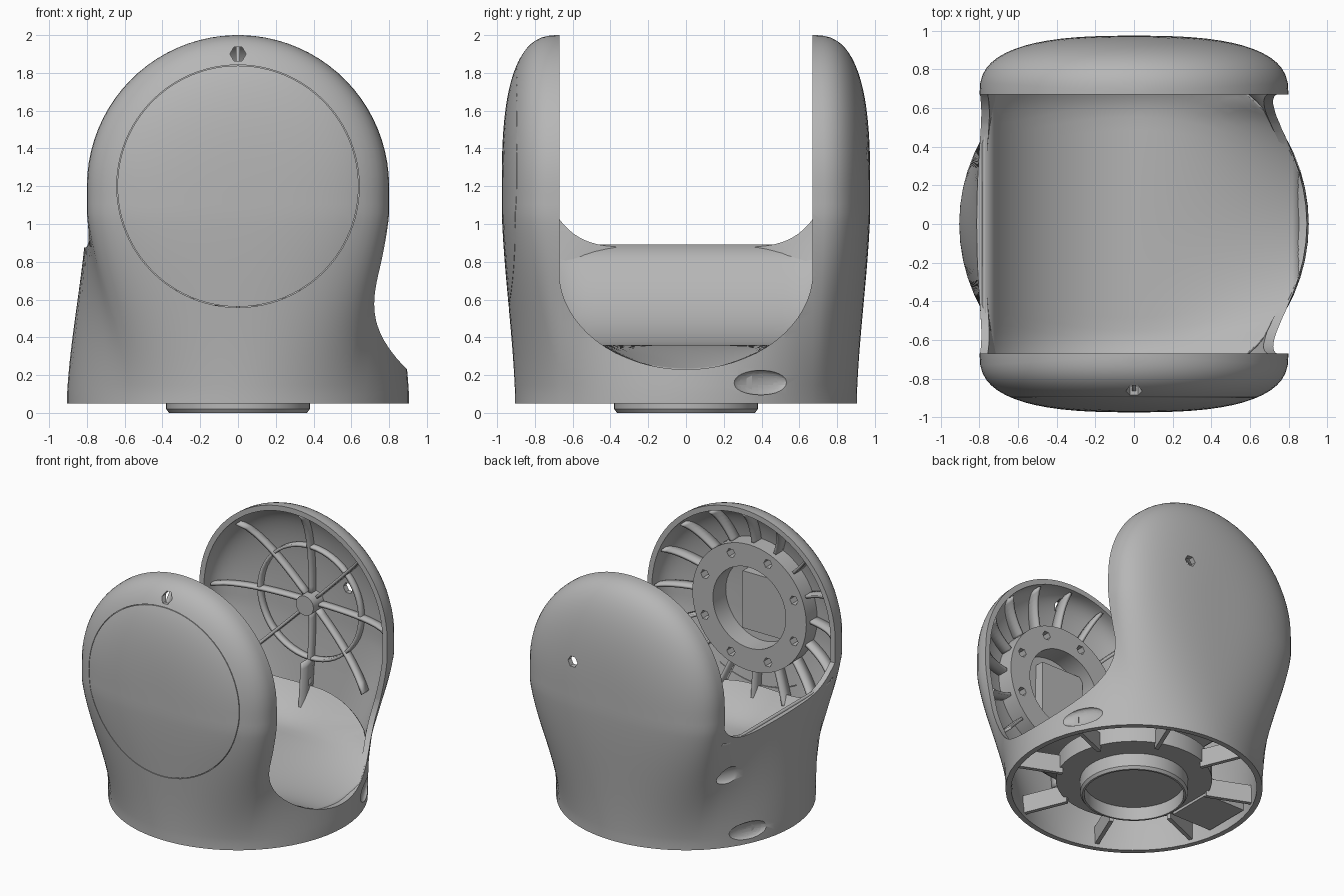
import bpy, bmesh
from math import sin, cos, asin, pi, hypot, sqrt, radians
from mathutils import Matrix

PIVOT, RIM = 1.2, 0.67      # arm centre height, inner face of the arms
POW = 2.7                   # roundness of the arm domes

if "Cube" in bpy.data.objects:
    bpy.data.objects.remove(bpy.data.objects["Cube"])

grey = bpy.data.materials.new("shell grey")
grey.use_nodes = True
COL = (0.47, 0.47, 0.47, 1)
grey.diffuse_color = COL
grey.node_tree.nodes["Principled BSDF"].inputs["Base Color"].default_value = COL


def finish(name, bm, matrix=None):
    if matrix:
        bm.transform(matrix)
    me = bpy.data.meshes.new(name)
    bm.to_mesh(me)
    bm.free()
    me.materials.append(grey)
    ob = bpy.data.objects.new(name, me)
    bpy.context.collection.objects.link(ob)
    return ob


def make(name, verts, faces, matrix=None, smooth=True):
    bm = bmesh.new()
    vs = [bm.verts.new(v) for v in verts]
    for f in faces:
        bm.faces.new([vs[i] for i in f])
    bmesh.ops.remove_doubles(bm, verts=bm.verts, dist=1e-5)
    bmesh.ops.recalc_face_normals(bm, faces=bm.faces)
    ob = finish(name, bm, matrix)
    if smooth:
        shade(ob)
    return ob


def activate(ob):
    bpy.ops.object.select_all(action='DESELECT')
    ob.select_set(True)
    bpy.context.view_layer.objects.active = ob


def shade(ob):
    activate(ob)
    bpy.ops.object.shade_smooth_by_angle(angle=radians(35))


def cut(ob, cutter):
    mod = ob.modifiers.new("cut", 'BOOLEAN')
    mod.operation, mod.solver, mod.object = 'DIFFERENCE', 'EXACT', cutter
    activate(ob)
    bpy.ops.object.modifier_apply(modifier=mod.name)
    bpy.data.objects.remove(cutter)


def thicken(ob, t):
    mod = ob.modifiers.new("thickness", 'SOLIDIFY')
    mod.thickness, mod.offset = t, 0
    activate(ob)
    bpy.ops.object.modifier_apply(modifier=mod.name)


def grid_faces(rows, cols, closed=False):
    n = cols if closed else cols - 1
    return [(r * cols + c, r * cols + (c + 1) % cols,
             (r + 1) * cols + (c + 1) % cols, (r + 1) * cols + c)
            for r in range(rows - 1) for c in range(n)]


def placed(at, along_y):
    m = Matrix.Translation(at)
    return m @ Matrix.Rotation(-pi / 2, 4, 'X') if along_y else m


def lathe(name, profile, along_y=False, at=(0, 0, 0), segs=64):
    """Closed (radius, height) profile turned about z, or about y when along_y is set."""
    verts, faces, p = [], [], len(profile)
    for k in range(segs):
        a, n = 2 * pi * k / segs, (k + 1) % segs * p
        verts += [(r * cos(a), r * sin(a), h) for r, h in profile]
        faces += [(k * p + i, k * p + (i + 1) % p, n + (i + 1) % p, n + i) for i in range(p)]
    return make(name, verts, faces, placed(at, along_y))


def ring(name, r0, r1, lo, hi, along_y=False, at=(0, 0, 0), segs=64):
    return lathe(name, [(r0, lo), (r1, lo), (r1, hi), (r0, hi)], along_y, at, segs)


def disc(name, r, lo, hi, along_y=False, at=(0, 0, 0), segs=48):
    """Solid cylinder about z or y."""
    verts = [(r * cos(2 * pi * k / segs), r * sin(2 * pi * k / segs), h)
             for h in (lo, hi) for k in range(segs)]
    faces = grid_faces(2, segs, True) + [range(segs), range(segs, 2 * segs)]
    return make(name, verts, faces, placed(at, along_y))


def blend(z):
    u = min(1, max(0, (z - 0.1) / 0.95))
    return 0.5 * u + 0.5 * u * u * (3 - 2 * u)


def dome(rho):
    return max(0, 1 - rho ** POW) ** (1 / POW)


# ---- outer shell: round base blending into two domed arms
def section(z, inset):
    t, big, r, dep = blend(z), 0.905 - inset, 0.8 - inset, 0.305 - inset
    k = max(0, (z - PIVOT) / r)
    w, a0 = r * sqrt(1 - k * k), asin(RIM / big)
    up = [(w, RIM * j / 8, a0 * j / 8) for j in range(8)]
    arc = []
    for i in range(33):
        x = w * cos(pi * i / 32)
        arc.append((x, RIM + dep * dome(min(1, hypot(x / r, k))), a0 + (pi - 2 * a0) * i / 32))
    down = [(-x, y, pi - a) for x, y, a in reversed(up[1:])]
    half = [(big * cos(a) * (1 - t) + x * t, big * sin(a) * (1 - t) + y * t)
            for x, y, a in up + arc + down]
    return [(x, y, z) for x, y in half] + [(-x, -y, z) for x, y in half]


def levels(inset):
    zs = [0.05 + (PIVOT - 0.05) * i / 24 for i in range(25)]
    return zs + [PIVOT + (0.8 - inset) * sin(radians(88.5) * i / 20) for i in range(1, 21)]


rows = [section(z, 0) for z in reversed(levels(0))] + [section(z, 0.04) for z in levels(0.04)]
cols = len(rows[0])
faces = grid_faces(len(rows), cols, True)
faces += [range(cols), range((len(rows) - 1) * cols, len(rows) * cols)]
shell = make("yoke_shell", [v for r in rows for v in r], faces, smooth=False)


# ---- opening between the arms: low scoop on one side, high wall on the other
def low_edge(y):
    return 0.23 + 0.52 * (1 - sqrt(max(0, 1 - (y / 0.672) ** 2)))


def high_edge(y):
    return 0.875 + 0.15 * abs(y / RIM) ** 6


def opening(edge, x0, x1):
    ys = [0.671 * sin(pi * (i / 32 - 0.5)) for i in range(33)]
    pts = [(y, edge(y)) for y in ys] + [(0.671, 2.2), (-0.671, 2.2)]
    n = len(pts)
    verts = [(x, y, z) for x in (x0, x1) for y, z in pts]
    return make("opening_cutter", verts, grid_faces(2, n, True) + [range(n), range(n, 2 * n)])


cut(shell, opening(low_edge, -0.01, 1.2))
cut(shell, opening(high_edge, -1.2, 0.01))

# ---- cap seam, arm holes and oval screw recesses
cut(shell, ring("seam_cutter", 0.638, 0.642, -1.05, -0.885, True, (0, 0, PIVOT), 96))
cut(shell, disc("front_hole_cutter", 0.043, -1.05, -0.7, True, (0, 0, 1.9), 6))
cut(shell, disc("back_hole_cutter", 0.043, 0.8, 1.05, True, (0.29, 0, 1.37), 6))
for az, z, rad in ((26, 0.16, 0.9), (145, 0.62, 0.945), (154, 0.15, 0.903)):
    bm = bmesh.new()
    bmesh.ops.create_uvsphere(bm, u_segments=32, v_segments=16, radius=1)
    turn = Matrix.Rotation(radians(az), 4, 'Z') @ Matrix.Translation((rad, 0, z))
    cut(shell, finish("recess_cutter", bm, turn @ Matrix.Diagonal((0.033, 0.16, 0.065, 1))))
shade(shell)


# ---- depth of the shell wall at a point of an arm
def wall_y(x, z):
    t = blend(z)
    low = sqrt(max(0, 0.885 ** 2 - x * x))
    top = RIM + 0.285 * dome(min(1, hypot(x, max(0, z - PIVOT)) / 0.78))
    return low * (1 - t) + top * t


# ---- trough floor: cylinder about the pivot, falling to the low scoop, filleted into the arms
def floor_z(x, y):
    if x < 0:
        z = 1.18 - sqrt(0.83 ** 2 - x * x)
    else:
        k = (x / 0.87) ** 1.6
        z = 0.35 * (1 - k) + (low_edge(min(abs(y), 0.62)) - 0.015) * k
    return z + 0.25 * max(0, (abs(y) - 0.55) / 0.35) ** 2


verts, nx, ny = [], 36, 33
for i in range(nx):
    x = -0.777 + 1.642 * i / (nx - 1)
    b = 0.97 * wall_y(x, floor_z(x, 0))
    for j in range(ny):
        y = b * sin(pi * (j / (ny - 1) - 0.5))
        verts.append((x, y, floor_z(x, y)))
thicken(make("trough_floor", verts, grid_faces(nx, ny)), 0.02)


# ---- thin webs standing on the inside of an arm
def web(name, path, side, height, closed=False):
    verts = []
    for x, z in path:
        y = wall_y(x, z)
        verts += [(x, side * y, z), (x, side * max(0.69, y - height), z)]
    n = len(path)
    faces = [(2 * i, 2 * i + 1, (2 * i + 3) % (2 * n), (2 * i + 2) % (2 * n))
             for i in range(n if closed else n - 1)]
    thicken(make(name, verts, faces), 0.022)


def ray(a, r0, r1, n=10):
    return [((r0 + (r1 - r0) * i / n) * sin(a), PIVOT + (r0 + (r1 - r0) * i / n) * cos(a))
            for i in range(n + 1)]


# back arm: eight spokes, a round web, a gusset to the floor and a centre pin
for k in range(8):
    web("back_arm_spoke", ray(k * pi / 4, 0.05, 0.74), 1, 0.08)
web("back_arm_round_web", [ray(k * pi / 24, 0, 0.43, 1)[1] for k in range(48)], 1, 0.07, True)
web("back_arm_gusset", ray(pi, 0.43, 0.84), 1, 0.16)
disc("back_arm_pin", 0.075, 0.81, 0.95, True, (0, 0, PIVOT), 24)

# front arm: motor mounting ring with bolt holes, short ribs around it
mount = ring("motor_mount_ring", 0.31, 0.485, -0.93, -0.77, True, (0, 0, PIVOT))
for k in range(8):
    x, z = ray((k + 0.5) * pi / 4, 0, 0.41, 1)[1]
    cut(mount, disc("bolt_cutter", 0.035, -0.88, -0.6, True, (x, 0, z), 6))
shade(mount)
for k in range(16):
    web("front_arm_rib", ray(k * pi / 8, 0.47, 0.75), -1, 0.11)


def box(name, lo, hi, matrix=None):
    v = [(x, y, z) for x in (lo[0], hi[0]) for y in (lo[1], hi[1]) for z in (lo[2], hi[2])]
    f = [(0, 1, 3, 2), (4, 5, 7, 6), (0, 1, 5, 4), (2, 3, 7, 6), (0, 2, 6, 4), (1, 3, 7, 5)]
    return make(name, v, f, matrix, False)


box("motor_mount_block", (-0.25, -0.94, 0.98), (0.12, -0.86, 1.42))

# ---- underside: turntable hub, drum, cable block and radial ribs
lathe("hub_collar", [(0.35, 0.0), (0.365, 0.0), (0.38, 0.02), (0.38, 0.24), (0.35, 0.24)])
disc("hub_plate", 0.36, 0.1, 0.24)
ring("base_drum", 0.37, 0.55, 0.12, 0.25)
box("cable_block", (-0.84, -0.17, 0.1), (-0.5, 0.2, 0.25))
for k in range(8):
    box("base_rib", (0.53, -0.015, 0.08), (0.875, 0.015, 0.22),
        Matrix.Rotation(2 * pi * (k + 0.5) / 8, 4, 'Z'))
